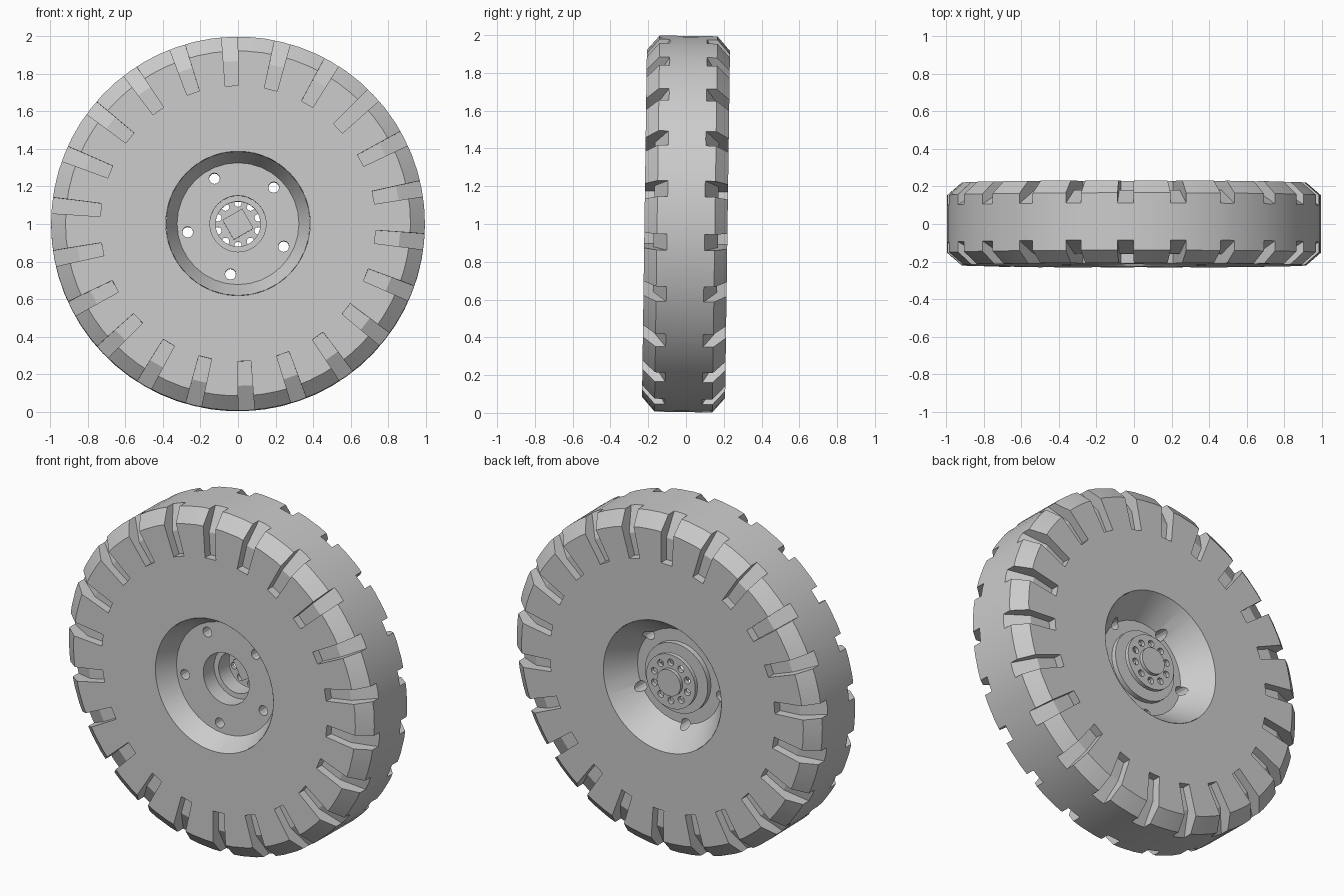
import bpy, bmesh, math
from mathutils import Matrix, Vector

old = bpy.data.objects.get("Cube")
if old:
    bpy.data.objects.remove(old)

grey = bpy.data.materials.new("plain grey")
grey.use_nodes = True
COLOUR = (0.6, 0.6, 0.6, 1)
grey.diffuse_color = COLOUR
grey.node_tree.nodes["Principled BSDF"].inputs["Base Color"].default_value = COLOUR

# The axle runs along y with a very slight lean
PLACE = Matrix.Translation((0, 0, 1)) @ Matrix.Rotation(-0.014, 4, 'X')


def finish(name, bm):
    bmesh.ops.recalc_face_normals(bm, faces=bm.faces)
    mesh = bpy.data.meshes.new(name)
    bm.to_mesh(mesh)
    bm.free()
    mesh.materials.append(grey)
    obj = bpy.data.objects.new(name, mesh)
    obj.matrix_world = PLACE
    bpy.context.collection.objects.link(obj)
    return obj


def lathe(name, profile, steps):
    """Turn a closed (radius, y) profile around the y axis."""
    bm = bmesh.new()
    rings = []
    for i in range(steps):
        a = math.tau * i / steps
        rings.append([bm.verts.new((r * math.cos(a), y, r * math.sin(a))) for r, y in profile])
    n = len(profile)
    for i in range(steps):
        here, after = rings[i], rings[(i + 1) % steps]
        for j in range(n):
            k = (j + 1) % n
            bm.faces.new((here[j], here[k], after[k], after[j]))
    return finish(name, bm)


def add_cylinder(bm, radius, y0, y1, at=(0, 0), sides=16, turn=0):
    """Add a cylinder or prism along y, centred on (x, z)."""
    m = (Matrix.Translation((at[0], (y0 + y1) / 2, at[1]))
         @ Matrix.Rotation(turn, 4, 'Y') @ Matrix.Rotation(math.pi / 2, 4, 'X'))
    bmesh.ops.create_cone(bm, cap_ends=True, segments=sides, radius1=radius,
                          radius2=radius, depth=abs(y1 - y0), matrix=m)


def add_hole_circle(bm, count, start, ring, radius, y0, y1, sides):
    for i in range(count):
        a = math.radians(start) + math.tau * i / count
        add_cylinder(bm, radius, y0, y1, (ring * math.cos(a), ring * math.sin(a)), sides)


def cut(obj, bm):
    cutter = finish(obj.name + "_cutter", bm)
    cutter.hide_render = True
    mod = obj.modifiers.new("cut", 'BOOLEAN')
    mod.operation = 'DIFFERENCE'
    mod.solver = 'EXACT'
    mod.object = cutter
    bpy.context.view_layer.update()
    graph = bpy.context.evaluated_depsgraph_get()
    mesh = bpy.data.meshes.new_from_object(obj.evaluated_get(graph))
    obj.modifiers.clear()
    obj.data = mesh
    bpy.data.objects.remove(cutter)


# Tyre with chamfered shoulders
HALF = 0.22
tyre = lathe("tyre", [(0.385, -HALF), (0.92, -HALF), (0.997, -0.153),
                      (0.997, 0.153), (0.92, HALF), (0.385, HALF)], 66)

# Tread notches on both shoulders
NOTCH = [(0.735, 0.3), (0.735, 0.17), (0.865, 0.17), (0.997, 0.098), (1.1, 0.042), (1.1, 0.3)]
bm = bmesh.new()
for i in range(22):
    turn = Matrix.Rotation(math.radians(-92.6) - math.tau * i / 22, 3, 'Y')
    for side in (-1, 1):
        walls = []
        for s in (-1, 1):
            walls.append([bm.verts.new(turn @ Vector((r, side * y, s * (0.035 + 0.03 * (r - 0.735)))))
                          for r, y in NOTCH])
        for w in walls:
            bm.faces.new(w)
        for j in range(len(NOTCH)):
            k = (j + 1) % len(NOTCH)
            bm.faces.new((walls[0][j], walls[0][k], walls[1][k], walls[1][j]))
cut(tyre, bm)

# Rim: shallow dish in front, deep dish and collar behind, stepped bore
rim = lathe("rim", [(0.15, -0.11), (0.325, -0.11), (0.385, -HALF), (0.385, HALF),
                    (0.275, 0.06), (0.205, 0.06), (0.205, 0.09), (0.12, 0.09),
                    (0.12, -0.01), (0.15, -0.01)], 32)
bm = bmesh.new()
add_hole_circle(bm, 5, 45.5, 0.272, 0.029, -0.2, 0.2, 12)
cut(rim, bm)

# Hub plate standing off behind the collar
bm = bmesh.new()
add_cylinder(bm, 0.16, 0.118, 0.142, sides=32)
hub_plate = finish("hub_plate", bm)
bm = bmesh.new()
add_hole_circle(bm, 10, 90, 0.113, 0.02, 0.08, 0.2, 12)
cut(hub_plate, bm)

# Round cap behind the plate, square drive in front of it
bm = bmesh.new()
add_cylinder(bm, 0.078, 0.142, 0.162, sides=24)
hub_cap = finish("hub_cap", bm)
bm = bmesh.new()
add_cylinder(bm, 0.086, 0.07, 0.118, sides=4, turn=math.radians(15))
square_drive = finish("square_drive", bm)

# Smooth round surfaces, keep hard edges
bpy.ops.object.select_all(action='DESELECT')
for obj in (tyre, rim, hub_plate, hub_cap, square_drive):
    obj.select_set(True)
bpy.context.view_layer.objects.active = tyre
bpy.ops.object.shade_smooth_by_angle(angle=math.radians(25))
